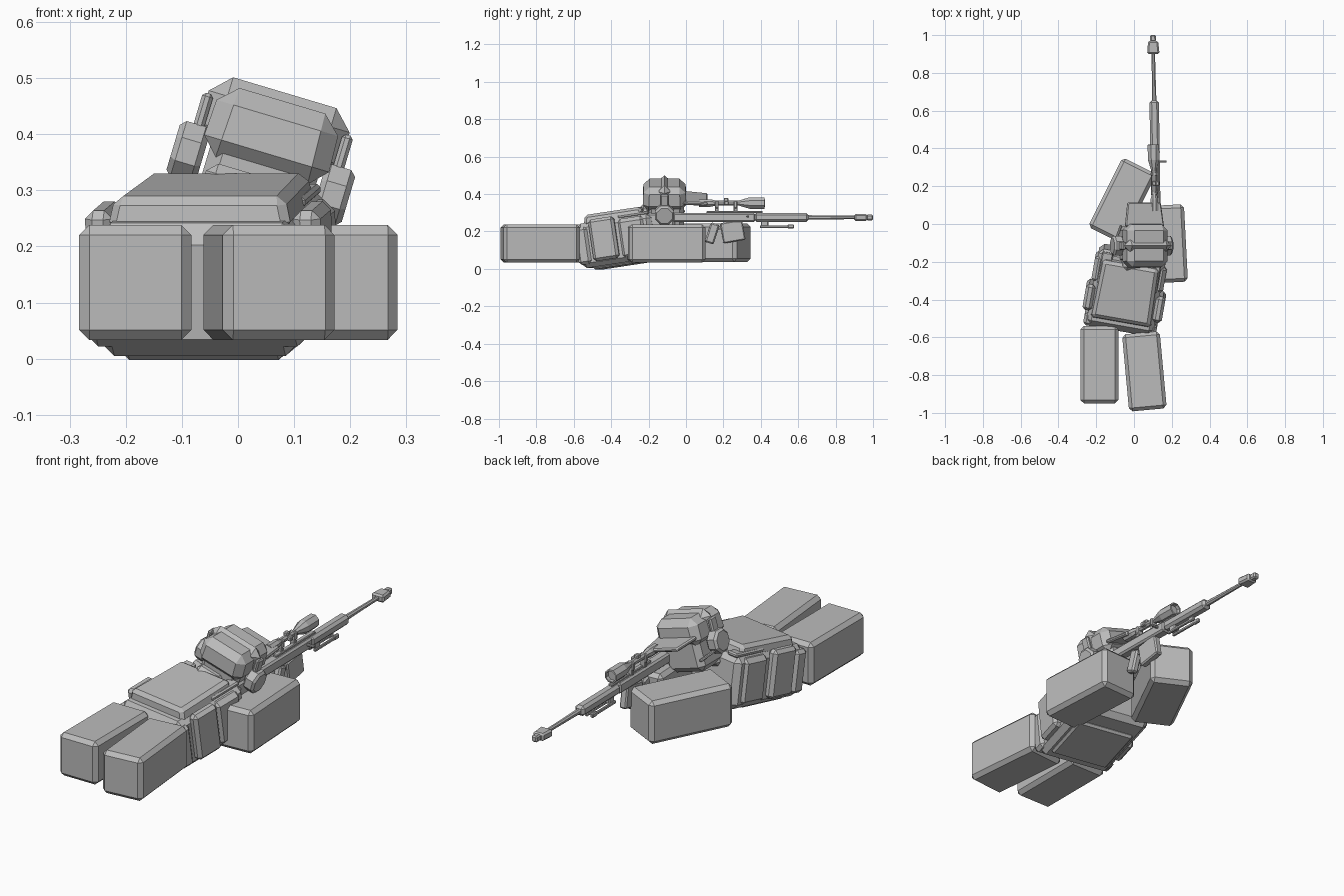
import bpy
from math import radians
from mathutils import Matrix, Vector, Euler

if "Cube" in bpy.data.objects:
    bpy.data.objects.remove(bpy.data.objects["Cube"])

grey = bpy.data.materials.new("plain_grey")
grey.use_nodes = True
grey.diffuse_color = (0.5, 0.5, 0.5, 1)
grey.node_tree.nodes["Principled BSDF"].inputs["Base Color"].default_value = (0.5, 0.5, 0.5, 1)


def frame(loc, rot=(0, 0, 0)):
    return Matrix.Translation(loc) @ Euler([radians(a) for a in rot]).to_matrix().to_4x4()


def box(name, size, loc, rot=(0, 0, 0), base=Matrix(), bevel=0.018, taper=1.0, taper_y=1.0):
    """Chamfered box; taper narrows the top, taper_y narrows the far end."""
    bpy.ops.mesh.primitive_cube_add(size=1)
    ob = bpy.context.object
    ob.name = name
    for v in ob.data.vertices:
        if v.co.z > 0:
            v.co.x *= taper
            v.co.y *= taper
        if v.co.y > 0:
            v.co.x *= taper_y
        v.co = Vector(a * b for a, b in zip(v.co, size))
    ob.matrix_world = base @ frame(loc, rot)
    ob.data.materials.append(grey)
    if bevel:
        mod = ob.modifiers.new("chamfer", "BEVEL")
        mod.width, mod.segments = bevel, 1
    return ob


def turned(name, profile, base, sides=8):
    """Tube along y with (y, radius) stations, closed at both ends."""
    from math import tau, cos, sin
    verts, faces = [], []
    for y, r in profile:
        for i in range(sides):
            a = tau * (i + 0.5) / sides
            verts.append((r * cos(a), y, r * sin(a)))
    for j in range(len(profile) - 1):
        for i in range(sides):
            k = (i + 1) % sides
            faces.append((j * sides + i, (j + 1) * sides + i, (j + 1) * sides + k, j * sides + k))
    faces.append(tuple(range(sides)))
    faces.append(tuple(reversed(range(len(verts) - sides, len(verts)))))
    mesh = bpy.data.meshes.new(name)
    mesh.from_pydata(verts, [], faces)
    mesh.materials.append(grey)
    ob = bpy.data.objects.new(name, mesh)
    ob.matrix_world = base
    bpy.context.collection.objects.link(ob)
    return ob


# Legs and arms share one blocky limb shape
limb = (0.2, 0.41, 0.205)
box("right_leg", limb, (-0.183, -0.745, 0.136))
box("left_leg", limb, (0.055, -0.78, 0.136), (0, 0, 5.3))
box("right_arm", limb, (-0.063, 0.125, 0.14), (0, 0, -26.5))
box("left_arm", limb, (0.175, -0.105, 0.136), (0, 0, 3))

# Torso, pitched up toward the head
body = frame((-0.04, -0.345, 0.15), (8.5, 0, -10))
box("torso", (0.36, 0.41, 0.24), (0, 0, 0), base=body, bevel=0.025)
box("hip_band", (0.39, 0.07, 0.2), (0, -0.18, 0.0), base=body, bevel=0.015)
box("vest", (0.385, 0.15, 0.215), (0, 0.095, 0.005), base=body, bevel=0.02)
box("back_plate", (0.335, 0.33, 0.06), (0, 0.0, 0.132), base=body, bevel=0.015, taper=0.92, taper_y=0.94)
box("belly_plate", (0.29, 0.26, 0.03), (0, -0.02, -0.118), base=body, bevel=0.01)
for side, word in ((-1, "right"), (1, "left")):
    box(word + "_pouch", (0.05, 0.14, 0.225), (side * 0.188, -0.06, 0.02), base=body, bevel=0.015)
    box(word + "_shoulder_strap", (0.06, 0.17, 0.02), (side * 0.13, 0.11, 0.125), base=body, bevel=0.006)

# Head, rolled onto the rifle
head = frame((0.042, -0.115, 0.335), (0, 16.6, 0))
box("face", (0.2, 0.2, 0.16), (0, 0.005, -0.035), base=head, bevel=0.025)
box("cap", (0.235, 0.235, 0.13), (0, 0, 0.065), base=head, bevel=0.032, taper=0.95)
box("cap_brim", (0.215, 0.13, 0.018), (0, 0.165, 0.042), (-4, 0, 0), head, 0.006, taper_y=0.85)
box("neck", (0.13, 0.12, 0.12), (-0.03, -0.07, -0.07), base=head)
box("headset_band", (0.262, 0.07, 0.13), (0, 0.0, 0.08), base=head, bevel=0.035)
for side, word in ((-1, "right"), (1, "left")):
    pod = head @ frame((side * 0.135, 0, -0.005), (0, 0, 90))
    turned(word + "_ear_pod", [(-0.028, 0.045), (-0.018, 0.056), (0.018, 0.056), (0.028, 0.045)], pod)
    box(word + "_band_arm", (0.02, 0.045, 0.09), (side * 0.13, 0, 0.06), base=head, bevel=0.006)
box("microphone_arm", (0.012, 0.11, 0.012), (-0.12, 0.06, -0.045), (-15, 0, -25), head, 0.003)

# Rifle body
gun = frame((0.118, 0, 0.275), (0, 0, 1))
box("receiver", (0.048, 0.44, 0.05), (0, 0.15, 0), base=gun, bevel=0.008)
box("handguard", (0.05, 0.29, 0.048), (0, 0.51, 0), base=gun, bevel=0.012)
box("top_rail", (0.022, 0.3, 0.012), (0, 0.26, 0.029), base=gun, bevel=0.003)
box("stock", (0.045, 0.16, 0.085), (0, -0.14, -0.018), base=gun, bevel=0.012)
box("grip", (0.035, 0.05, 0.11), (0, 0.14, -0.085), (-18, 0, 0), gun, 0.008)
box("trigger_guard", (0.015, 0.06, 0.008), (0, 0.185, -0.06), base=gun, bevel=0)
box("magazine", (0.035, 0.12, 0.11), (0, 0.25, -0.075), (10, 0, 0), gun, 0.006)
box("bolt_handle", (0.05, 0.012, 0.012), (0.035, 0.33, 0.005), base=gun, bevel=0.003)

# Barrel and muzzle brake
turned("barrel", [(0.6, 0.014), (0.78, 0.011), (0.99, 0.009)], gun)
box("muzzle_brake", (0.066, 0.07, 0.036), (0, 0.935, 0), base=gun, bevel=0.008, taper_y=0.8)
box("muzzle_tip", (0.03, 0.035, 0.03), (0, 0.983, 0), base=gun, bevel=0.006)

# Folded bipod under the handguard
box("bipod_mount", (0.03, 0.04, 0.03), (0, 0.42, -0.032), base=gun, bevel=0.004)
for side, word in ((-1, "right"), (1, "left")):
    box(word + "_bipod_leg", (0.012, 0.17, 0.014), (side * 0.015, 0.48, -0.05), base=gun, bevel=0.003)
    box(word + "_bipod_foot", (0.016, 0.035, 0.022), (side * 0.015, 0.56, -0.048), base=gun, bevel=0.004)

# Scope with its mount rings and knobs
scope = gun @ frame((-0.008, 0, 0.077))
turned("scope", [(0.07, 0.022), (0.13, 0.022), (0.16, 0.014), (0.28, 0.014),
                 (0.34, 0.033), (0.42, 0.033), (0.421, 0.026), (0.405, 0.024)], scope)
for y in (0.165, 0.265):
    box("scope_ring", (0.036, 0.02, 0.04), (0, y, -0.008), base=scope, bevel=0.005)
    box("scope_foot", (0.026, 0.02, 0.035), (0, y, -0.034), base=scope, bevel=0.003)
box("scope_knob", (0.022, 0.024, 0.02), (0, 0.215, 0.018), base=scope, bevel=0.004)
box("side_knob", (0.02, 0.024, 0.022), (0.018, 0.215, 0), base=scope, bevel=0.004)
